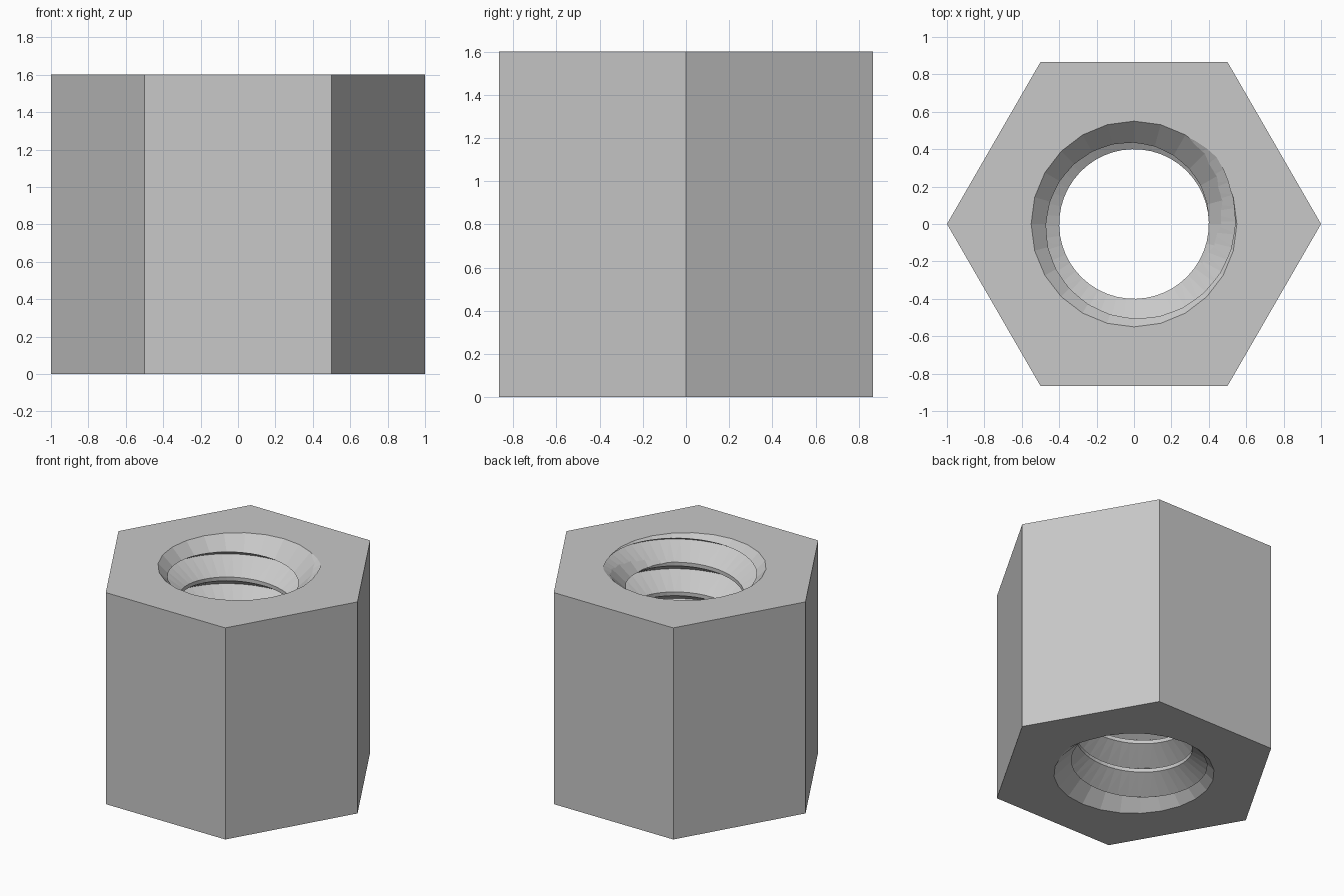
import bpy, bmesh
from math import sin, cos, radians, tau
from mathutils import Matrix

cube = bpy.data.objects.get("Cube")
if cube:
    bpy.data.objects.remove(cube, do_unlink=True)

HEIGHT = 1.6
BORE, ROOT = 0.40, 0.568      # crest and root radii of the thread
MOUTH = 0.55                  # countersink radius at the end faces
PITCH = 0.225
HALF = PITCH * 7 / 16         # half width of one V groove
START = radians(39)           # where the groove leaves the top face
SEGS, TURNS = 48, 11

steel = bpy.data.materials.new("steel_grey")
steel.use_nodes = True
grey = (0.58, 0.58, 0.58, 1)
steel.diffuse_color = grey
bsdf = next(n for n in steel.node_tree.nodes if n.type == 'BSDF_PRINCIPLED')
bsdf.inputs["Base Color"].default_value = grey


def add_object(name, bm):
    bmesh.ops.recalc_face_normals(bm, faces=bm.faces[:])
    mesh = bpy.data.meshes.new(name)
    bm.to_mesh(mesh)
    bm.free()
    mesh.materials.append(steel)
    obj = bpy.data.objects.new(name, mesh)
    bpy.context.collection.objects.link(obj)
    return obj


def cone(name, sides, r_low, r_high, z_low, z_high):
    bm = bmesh.new()
    bmesh.ops.create_cone(bm, cap_ends=True, segments=sides, radius1=r_low,
                          radius2=r_high, depth=z_high - z_low,
                          matrix=Matrix.Translation((0, 0, (z_low + z_high) / 2))
                          @ Matrix.Rotation(tau / 4, 4, 'Z'))
    return add_object(name, bm)


def thread_rod():
    """Closed helical rod whose first column closes the seam one turn lower."""
    bm = bmesh.new()
    cols = []
    for j in range(SEGS):
        a = START - tau * j / SEGS
        col = []
        for i in range(TURNS + (j == 0)):
            z = HEIGHT + PITCH * (2 - i - j / SEGS)
            for r, dz in ((BORE, HALF), (ROOT, 0), (BORE, -HALF)):
                col.append(bm.verts.new((r * cos(a), r * sin(a), z + dz)))
        cols.append(col)
    cols.append(cols[0][3:])
    last = 3 * TURNS - 1
    for a, b in zip(cols, cols[1:]):
        for m in range(last):
            bm.faces.new((a[m], a[m + 1], b[m + 1], b[m]))
    # Fan caps over the spiral ends
    for end in (0, last):
        step = cols[0][end:end + 4]
        rim = [c[end] for c in cols[:-1]] + step[:0:-1]
        hub = bm.verts.new((0, 0, (step[0].co.z + step[3].co.z) / 2))
        for v, w in zip(rim, rim[1:] + rim[:1]):
            bm.faces.new((hub, v, w))
    bmesh.ops.triangulate(bm, faces=bm.faces[:])
    return add_object("thread_cutter", bm)


# Hexagonal body, corners on the x axis
bm = bmesh.new()
bmesh.ops.create_cone(bm, cap_ends=True, segments=6, radius1=1, radius2=1,
                      depth=HEIGHT, matrix=Matrix.Translation((0, 0, HEIGHT / 2))
                      @ Matrix.Rotation(tau / 4, 4, 'Z'))
nut = add_object("threaded_hex_nut", bm)

# Threaded bore and a countersink at each end
over, deep = 0.05, 0.2
cutters = [
    thread_rod(),
    cone("top_countersink", 24, MOUTH - deep, MOUTH + over, HEIGHT - deep, HEIGHT + over),
    cone("bottom_countersink", 24, MOUTH + over, MOUTH - deep, -over, deep),
]
for cutter in cutters:
    cutter.hide_render = True
    mod = nut.modifiers.new(cutter.name, 'BOOLEAN')
    mod.operation = 'DIFFERENCE'
    mod.solver = 'EXACT'
    mod.object = cutter

# Bake the cuts and drop the cutters
bpy.context.view_layer.update()
baked = bpy.data.meshes.new_from_object(
    nut.evaluated_get(bpy.context.evaluated_depsgraph_get()))
nut.modifiers.clear()
nut.data = baked
for cutter in cutters:
    bpy.data.objects.remove(cutter, do_unlink=True)
